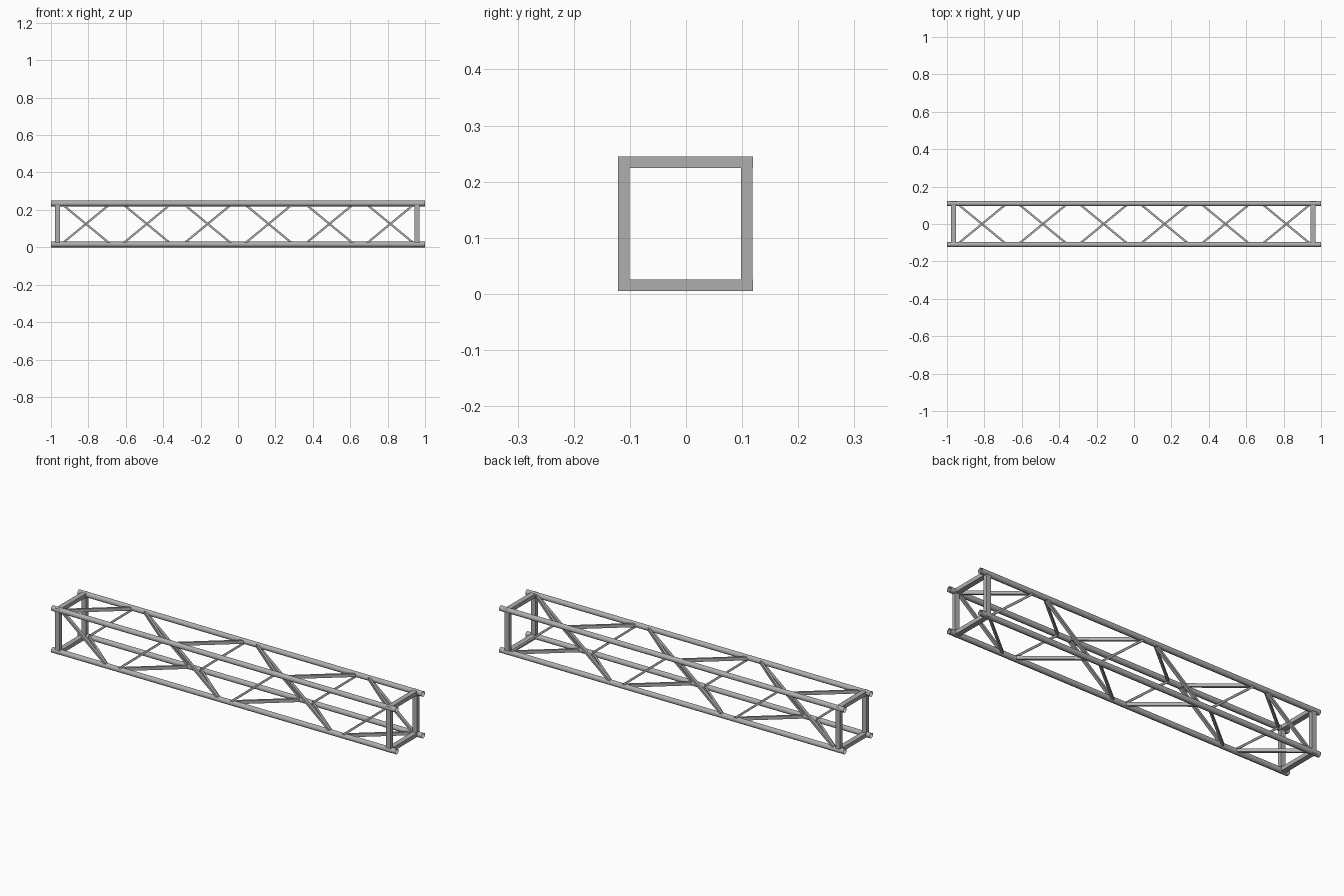
import bpy, bmesh
from mathutils import Vector, Matrix

if "Cube" in bpy.data.objects:
    bpy.data.objects.remove(bpy.data.objects["Cube"])

H = 0.1095        # half distance between chord centres
ZC = 0.125        # height of the truss axis
X, Y, Z = Vector((1, 0, 0)), Vector((0, 1, 0)), Vector((0, 0, 1))

steel = bpy.data.materials.new("dark_steel")
steel.diffuse_color = (0.43, 0.43, 0.43, 1)
steel.use_nodes = True
steel.node_tree.nodes["Principled BSDF"].inputs["Base Color"].default_value = steel.diffuse_color


def frame(a, b, up):
    """Matrix at the middle of a-b: local z runs along a-b, local y along up."""
    a, b = Vector(a), Vector(b)
    d = (b - a).normalized()
    m = Matrix((up.cross(d), up, d)).transposed().to_4x4()
    m.translation = (a + b) / 2 + Z * ZC
    return m, (b - a).length


def add(name, bm, smooth):
    for f in bm.faces:
        f.smooth = smooth
    me = bpy.data.meshes.new(name)
    bm.to_mesh(me)
    bm.free()
    me.materials.append(steel)
    bpy.context.collection.objects.link(bpy.data.objects.new(name, me))


def tube(name, a, b, r, up):
    """Open six-sided tube, one corner pointing along up."""
    m, length = frame(a, b, up)
    bm = bmesh.new()
    bmesh.ops.create_cone(bm, cap_ends=False, segments=6, radius1=r,
                          radius2=r, depth=length, matrix=m)
    add(name, bm, True)


def bar(name, a, b, width, depth, up):
    """Rectangular bar; depth is measured along up."""
    m, length = frame(a, b, up)
    bm = bmesh.new()
    bmesh.ops.create_cube(bm, size=1,
                          matrix=m @ Matrix.Diagonal((width, depth, length, 1)))
    add(name, bm, False)


# four long chords
for y in (-H, H):
    for z in (-H, H):
        tube("chord", (-1, y, z), (1, y, z), 0.0155, Z)

# square frame near each end
E = H + 0.0102
for x in (-0.965, 0.958):
    for s in (-H, H):
        bar("end_post", (x, s - 0.001, -E), (x, s - 0.001, E), 0.0205, 0.027, X)
        bar("end_crossbar", (x, -E, s), (x, E, s), 0.0205, 0.027, X)

# zigzag braces: opposite faces lean opposite ways
W, T, D = 0.133, 0.011, 0.017
for i in range(6):
    cx = -0.813 + 0.3255 * i
    k = H if i % 2 == 0 else -H
    bar("front_brace", (cx - W, -H, k), (cx + W, -H, -k), T, D, Y)
    bar("back_brace", (cx - W, H, -k), (cx + W, H, k), T, D, Y)
    bar("top_brace", (cx - W, -k, H), (cx + W, k, H), T, D, Z)
    bar("bottom_brace", (cx - W, k, -H), (cx + W, -k, -H), T, D, Z)
